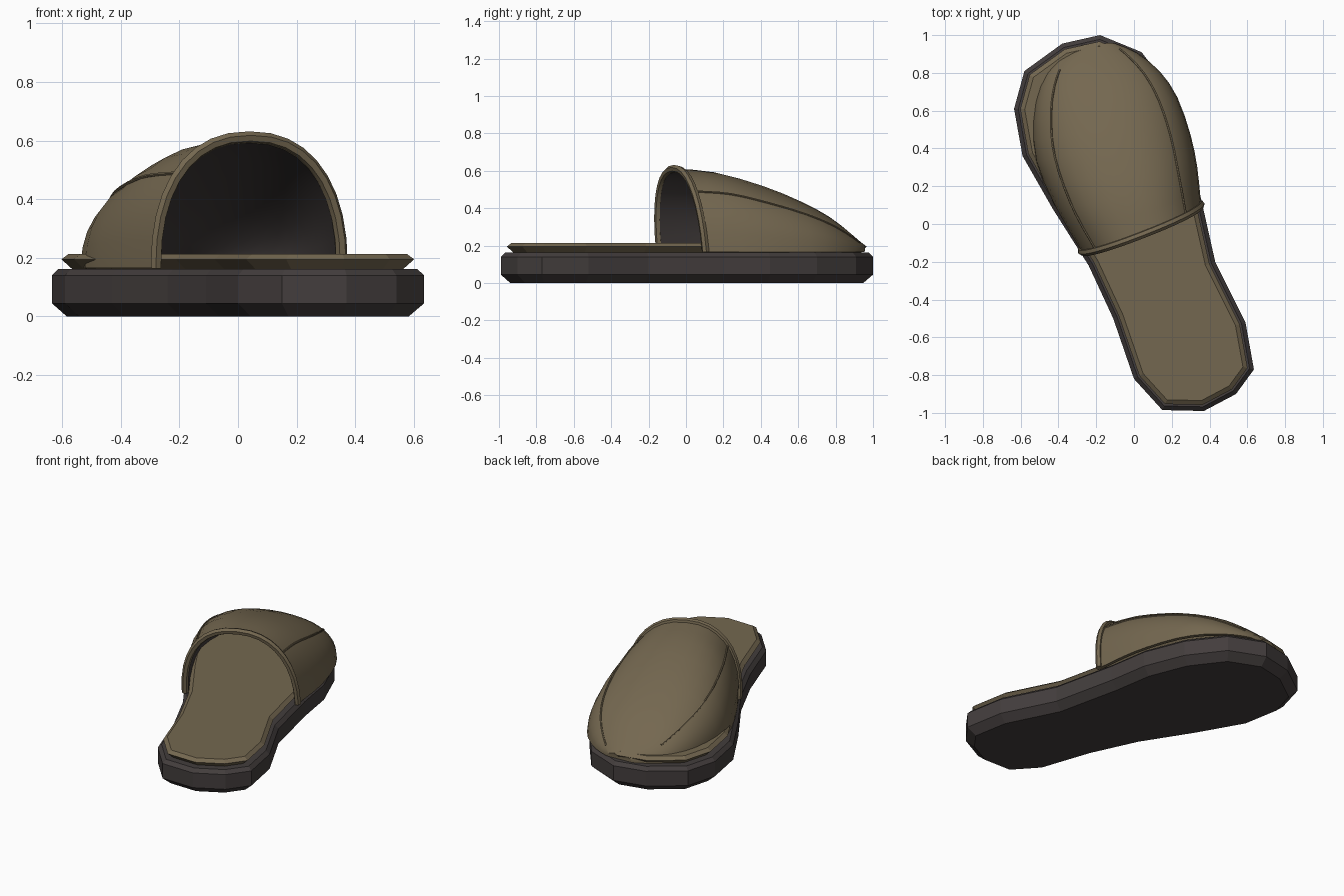
import bpy
import bmesh
from math import sin, cos, pi, radians
from mathutils import Vector

cube = bpy.data.objects.get("Cube")
if cube:
    bpy.data.objects.remove(cube, do_unlink=True)


def material(name, rgb):
    m = bpy.data.materials.new(name)
    m.use_nodes = True
    m.diffuse_color = (*rgb, 1)
    m.node_tree.nodes["Principled BSDF"].inputs["Base Color"].default_value = (*rgb, 1)
    return m


brown = material("brown suede", (0.175, 0.137, 0.08))
dark = material("dark rubber", (0.056, 0.047, 0.046))

# Footbed outline, clockwise from the toe
OUTLINE = [(-.18, 1), (.04, .91), (.2, .7), (.3, .45), (.34, .2), (.43, -.2),
           (.59, -.52), (.635, -.77), (.54, -.9), (.37, -.99), (.15, -.985),
           (0, -.82), (-.11, -.5), (-.24, -.22), (-.43, .08), (-.59, .36),
           (-.635, .61), (-.58, .81), (-.38, .955)]


def inset(points, d):
    pts = [Vector(p) for p in points]
    out = []
    for i, p in enumerate(pts):
        a = (p - pts[i - 1]).normalized()
        b = (pts[(i + 1) % len(pts)] - p).normalized()
        n = (Vector((a.y, -a.x)) + Vector((b.y, -b.x))).normalized()
        out.append(p + n * d / max(.5, n.dot(Vector((a.y, -a.x)))))
    return out


def finish(name, bm, mats):
    mesh = bpy.data.meshes.new(name)
    bm.to_mesh(mesh)
    bm.free()
    ob = bpy.data.objects.new(name, mesh)
    bpy.context.collection.objects.link(ob)
    for m in mats:
        mesh.materials.append(m)
    return ob


def select(ob):
    bpy.ops.object.select_all(action="DESELECT")
    ob.select_set(True)
    bpy.context.view_layer.objects.active = ob


def slab(name, profile, mat):
    """Stack of inset outlines, given as (inset, height) pairs."""
    bm = bmesh.new()
    rings = [[bm.verts.new((p.x, p.y, z)) for p in inset(OUTLINE, d)] for d, z in profile]
    n = len(OUTLINE)
    for lo, hi in zip(rings, rings[1:]):
        for i in range(n):
            j = (i + 1) % n
            bm.faces.new((lo[i], lo[j], hi[j], hi[i]))
    bm.faces.new(rings[0])
    bm.faces.new(rings[-1])
    bmesh.ops.recalc_face_normals(bm, faces=bm.faces)
    return finish(name, bm, [mat])


slab("sole", [(.05, 0), (0, .045), (0, .14), (.022, .162)], dark)
slab("insole", [(.075, .155), (.032, .195), (.055, .213)], brown)

# Upper stations from opening to toe: left x, y, right x, y, crown y, crown z
STATIONS = [Vector(s) for s in (
    (-.28, -.14, .355, .105, -.06, .612),
    (-.42, .1, .335, .3, .15, .592),
    (-.52, .33, .3, .47, .4, .522),
    (-.535, .55, .23, .67, .6, .44),
    (-.5, .73, .135, .81, .76, .355),
    (-.42, .86, .01, .91, .88, .262),
    (-.28, .945, -.1, .955, .955, .2))]
BASE = .165


def surface(s, angle):
    """Point on the upper: s runs opening to toe, angle from left to right."""
    i = min(int(s), len(STATIONS) - 2)
    t = s - i
    a, b = STATIONS[i], STATIONS[i + 1]
    prev = STATIONS[i - 1] if i else a * 2 - b
    nxt = STATIONS[i + 2] if i + 2 < len(STATIONS) else b * 2 - a
    lx, ly, rx, ry, cy, cz = (a * 2 + (b - prev) * t
                              + (prev * 2 - a * 5 + b * 4 - nxt) * t * t
                              + (a * 3 - prev - b * 3 + nxt) * t ** 3) / 2
    c, h = cos(angle), max(0, sin(angle)) ** .87
    c = abs(c) ** .87 * (1 if c > 0 else -1)
    f = (1 - c) / 2
    y = ly + (ry - ly) * f + (cy - (ly + ry) / 2) * h
    return Vector((lx + (rx - lx) * f, y, BASE + (cz - BASE) * h))


# Domed upper with a dark lining
ROWS, COLS = 12, 18
bm = bmesh.new()
grid = [[bm.verts.new(surface(i / 2, pi * j / COLS)) for j in range(COLS + 1)]
        for i in range(ROWS + 1)]
for r, q in zip(grid, grid[1:]):
    for j in range(COLS):
        bm.faces.new((r[j], r[j + 1], q[j + 1], q[j]))
bm.faces.new(grid[-1])
upper = finish("upper", bm, [brown, dark])
shell = upper.modifiers.new("thickness", "SOLIDIFY")
shell.thickness = .02
shell.offset = -1
shell.material_offset = 1
select(upper)
bpy.ops.object.modifier_apply(modifier="thickness")
bpy.ops.object.shade_smooth_by_angle(angle=radians(40))


def tube(name, points, radius):
    curve = bpy.data.curves.new(name, "CURVE")
    curve.dimensions = "3D"
    curve.bevel_depth = radius
    curve.bevel_resolution = 1
    curve.use_fill_caps = True
    line = curve.splines.new("POLY")
    line.points.add(len(points) - 1)
    for p, co in zip(line.points, points):
        p.co = (*co, 1)
    curve.materials.append(brown)
    ob = bpy.data.objects.new(name, curve)
    bpy.context.collection.objects.link(ob)
    select(ob)
    bpy.ops.object.convert(target="MESH")
    bpy.ops.object.shade_smooth_by_angle(angle=radians(50))


# Piping round the opening and raised seams on both sides
tube("opening_piping", [surface(0, pi * j / COLS) for j in range(COLS + 1)], .02)
for side, angle, end in (("right", 44, 4.6), ("left", 136, 5.4)):
    tube(side + "_seam", [surface(end * k / 16, radians(angle)) for k in range(17)], .006)
